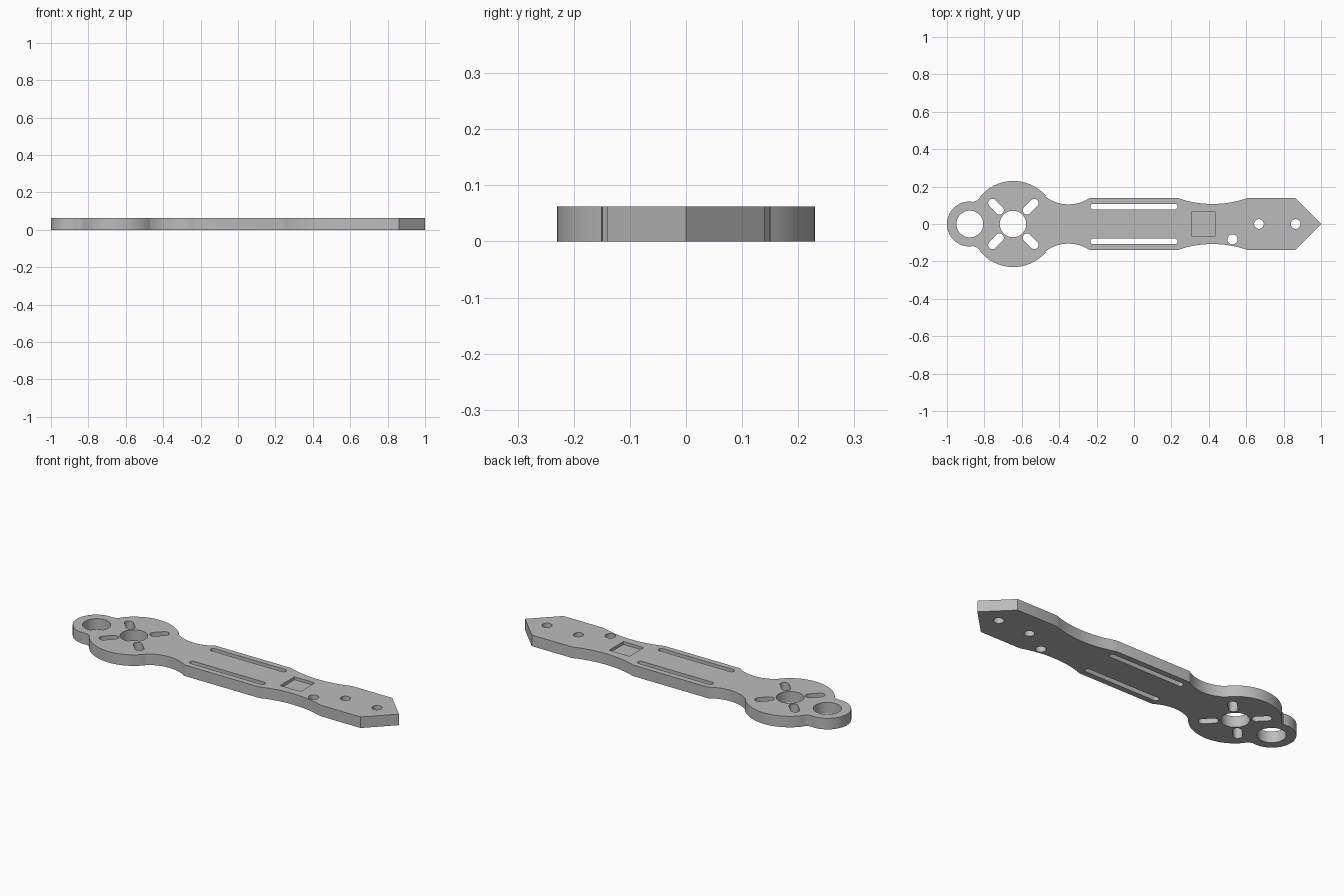
import bpy, bmesh
from math import sin, cos, pi, radians, atan2, hypot

THICK = 0.062
cube = bpy.data.objects.get("Cube")
if cube:
    bpy.data.objects.remove(cube, do_unlink=True)

grey = bpy.data.materials.new("light grey")
grey.use_nodes = True
grey.diffuse_color = (0.5, 0.5, 0.5, 1)
grey.node_tree.nodes["Principled BSDF"].inputs["Base Color"].default_value = (0.5, 0.5, 0.5, 1)


def arc(cx, cy, r, start, end, n):
    """Points along an arc, angles in degrees."""
    angles = [radians(start + (end - start) * i / n) for i in range(n + 1)]
    return [(cx + r * cos(a), cy + r * sin(a)) for a in angles]


def waist(x0, x1, y_end, y_mid, n):
    """Shallow concave arc between two points of equal height."""
    half, sag = (x1 - x0) / 2, y_end - y_mid
    r = (half * half + sag * sag) / (2 * sag)
    spread = atan2(half, r - sag) * 180 / pi
    return arc((x0 + x1) / 2, y_mid + r, r, 270 - spread, 270 + spread, n)


def slot(cx, cy, length, width, angle):
    """Outline of a round-ended slot."""
    r, h, a = width / 2, (length - width) / 2, radians(angle)
    ux, uy = cos(a) * h, sin(a) * h
    return (arc(cx + ux, cy + uy, r, angle - 90, angle + 90, 10)
            + arc(cx - ux, cy - uy, r, angle + 90, angle + 270, 10))


def prism(bm, outline, z0, z1):
    """Add a closed prism over a flat outline."""
    base = bm.faces.new([bm.verts.new((x, y, z0)) for x, y in outline])
    top = bmesh.ops.extrude_face_region(bm, geom=[base])
    verts = [v for v in top["geom"] if isinstance(v, bmesh.types.BMVert)]
    bmesh.ops.translate(bm, verts=verts, vec=(0, 0, z1 - z0))


def make(name, prisms):
    bm = bmesh.new()
    for outline, z0, z1 in prisms:
        prism(bm, outline, z0, z1)
    bmesh.ops.recalc_face_normals(bm, faces=bm.faces[:])
    mesh = bpy.data.meshes.new(name)
    bm.to_mesh(mesh)
    bm.free()
    mesh.materials.append(grey)
    obj = bpy.data.objects.new(name, mesh)
    bpy.context.collection.objects.link(obj)
    return obj


# Upper half of the outline, from the rounded end to the pointed tip
half = arc(-0.88, 0, 0.12, 180, 80, 20)
half += [(-0.842, 0.124), (-0.828, 0.136)]
half += arc(-0.645, 0, 0.23, 140, 41, 30)
half += arc(-0.35, 0.31, 0.205, 232, 304, 18)
half += waist(0.23, 0.61, 0.14, 0.107, 16)
half += [(0.86, 0.14), (1, 0)]
outline = half + [(x, -y) for x, y in reversed(half[1:-1])]
arm = make("arm_plate", [(outline, 0, THICK)])

# Cutters: round holes, motor slots, long slots
holes = [arc(x, y, r, 0, 360, 32)[:-1] for x, y, r in (
    (-0.878, 0, 0.072), (-0.647, 0, 0.071),
    (0.527, -0.082, 0.027), (0.668, 0, 0.026), (0.864, 0, 0.026))]
for k in range(4):
    a = 45 + 90 * k
    holes.append(slot(-0.645 + 0.131 * cos(radians(a)), 0.131 * sin(radians(a)), 0.1, 0.046, a))
for side in (1, -1):
    holes.append(slot(0, side * 0.093, 0.466, 0.03, 0))
cuts = [(h, -0.1, 0.2) for h in holes]

# Shallow square pocket in the top
s = 0.063
pocket = [(0.37 + x, y) for x, y in ((-s, -s), (s, -s), (s, s), (-s, s))]
cuts.append((pocket, THICK - 0.016, 0.2))
cutter = make("hole_cutter", cuts)
cutter.hide_render = True

# Cut and clean up
mod = arm.modifiers.new("holes", "BOOLEAN")
mod.operation = "DIFFERENCE"
mod.solver = "EXACT"
mod.object = cutter
bpy.context.view_layer.objects.active = arm
for o in bpy.context.selected_objects:
    o.select_set(False)
arm.select_set(True)
bpy.ops.object.modifier_apply(modifier=mod.name)
bpy.data.objects.remove(cutter, do_unlink=True)
bpy.ops.object.shade_smooth_by_angle(angle=radians(25))
